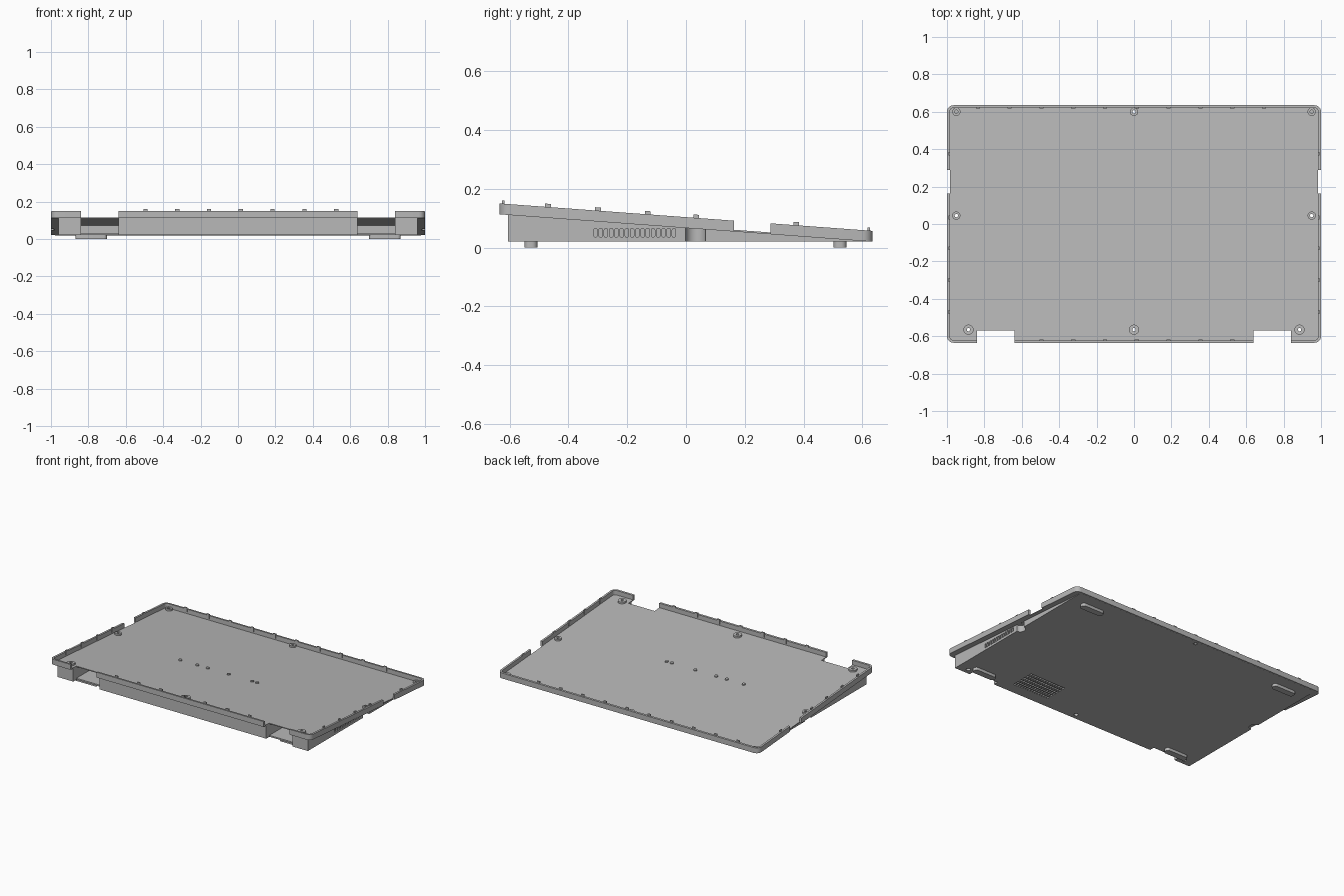
import bpy, bmesh, math

cube = bpy.data.objects.get("Cube")
if cube:
    bpy.data.objects.remove(cube, do_unlink=True)

grey = bpy.data.materials.new("plain grey")
grey.use_nodes = True
colour = (0.48, 0.48, 0.48, 1)
grey.diffuse_color = colour
grey.node_tree.nodes["Principled BSDF"].inputs["Base Color"].default_value = colour

BASE = 0.02          # underside of the wedge
FLOOR, RIM = 0.006, 0.037


def slope(offset=0.0):
    """Height of the tilted tray underside, raised by an offset."""
    return lambda x, y: 0.113 - 0.0735 * (y + 0.635) + offset


def level(z):
    return lambda x, y: z


def rect(x0, x1, y0, y1):
    return [(x0, y0), (x1, y0), (x1, y1), (x0, y1)]


def rounded(cx, cy, hx, hy, r, steps=6):
    """Rounded rectangle outline; a circle when hx = hy = r."""
    points = []
    for q, (sx, sy) in enumerate([(1, 1), (-1, 1), (-1, -1), (1, -1)]):
        for i in range(steps + 1):
            a = (q + i / steps) * math.pi / 2
            p = (cx + sx * (hx - r) + r * math.cos(a), cy + sy * (hy - r) + r * math.sin(a))
            if not points or math.dist(p, points[-1]) > 1e-5:
                points.append(p)
    if math.dist(points[0], points[-1]) < 1e-5:
        points.pop()
    return points


def circle(x, y, r):
    return rounded(x, y, r, r, r, 5)


def prisms(name, outlines, low, high, smooth=False):
    """One object of upright prisms between two height functions."""
    bm = bmesh.new()
    for outline in outlines:
        bottom = [bm.verts.new((x, y, low(x, y))) for x, y in outline]
        top = [bm.verts.new((x, y, high(x, y))) for x, y in outline]
        bm.faces.new(bottom[::-1])
        bm.faces.new(top)
        n = len(outline)
        for i in range(n):
            j = (i + 1) % n
            bm.faces.new((bottom[i], bottom[j], top[j], top[i]))
    mesh = bpy.data.meshes.new(name)
    bm.to_mesh(mesh)
    bm.free()
    mesh.materials.append(grey)
    obj = bpy.data.objects.new(name, mesh)
    bpy.context.collection.objects.link(obj)
    if smooth:
        shade(obj)
    return obj


def shade(obj):
    bpy.ops.object.select_all(action="DESELECT")
    obj.select_set(True)
    bpy.context.view_layer.objects.active = obj
    bpy.ops.object.shade_smooth_by_angle(angle=math.radians(30))


def cut(obj, cutter):
    """Subtract the cutter, then throw it away."""
    cutter.hide_render = True
    mod = obj.modifiers.new("cut", "BOOLEAN")
    mod.operation = "DIFFERENCE"
    mod.solver = "EXACT"
    mod.object = cutter
    bpy.context.view_layer.update()
    graph = bpy.context.evaluated_depsgraph_get()
    mesh = bpy.data.meshes.new_from_object(obj.evaluated_get(graph))
    obj.modifiers.clear()
    obj.data = mesh
    bpy.data.objects.remove(cutter, do_unlink=True)


back_screws = [(-0.95, 0.6), (0, 0.6), (0.95, 0.6)]
side_screws = [(-0.95, 0.045), (0.95, 0.045)]
front_screws = [(-0.885, -0.565), (0, -0.565), (0.885, -0.565)]
screws = back_screws + side_screws + front_screws
hinge_gaps = [rect(s - 0.1, s + 0.1, -0.8, -0.57) for s in (-0.74, 0.74)]

# Tilted tray with a thin rim
tray = prisms("tray", [rounded(0, 0, 1, 0.635, 0.035)], slope(), slope(RIM))
cut(tray, prisms("tray_hollow", [rounded(0, 0, 0.986, 0.621, 0.022)], slope(FLOOR), slope(0.1)))
cut(tray, prisms("hinge_cutter", hinge_gaps, level(-0.1), level(0.3)))
side_gaps = [rect(s - 0.05, s + 0.05, 0.163, 0.288) for s in (-1.035, 1.035)]
cut(tray, prisms("port_cutter", side_gaps, level(-0.1), level(0.3)))
cut(tray, prisms("tray_screw_cutter", [circle(x, y, 0.009) for x, y in screws],
                 level(-0.1), level(0.3)))
shade(tray)

# Screw bosses standing on the tray floor
bosses = prisms("screw_bosses", [circle(x, y, 0.027 if y < 0 else 0.022) for x, y in screws],
                slope(FLOOR - 0.002), slope(FLOOR + 0.012))
cut(bosses, prisms("boss_cutter", [circle(x, y, 0.009) for x, y in screws],
                   level(-0.1), level(0.3)))
shade(bosses)

# Small locating studs across the middle
prisms("floor_studs", [circle(x, -0.06, 0.011) for x in (-0.4, -0.27, -0.19, -0.03, 0.15, 0.19)],
       slope(FLOOR - 0.002), slope(FLOOR + 0.008), True)

# Snap clips along the inside of the rim
clips = []
for i in range(10):
    x = -0.835 + i * 0.17
    clips.append(rect(x - 0.011, x + 0.011, 0.618, 0.626))
    if 2 <= i <= 8:
        clips.append(rect(x - 0.011, x + 0.011, -0.626, -0.618))
for y in (-0.47, -0.3, -0.13, 0.035, 0.375):
    for s in (-0.987, 0.987):
        clips.append(rect(s - 0.004, s + 0.004, y - 0.01, y + 0.01))
prisms("rim_clips", clips, slope(FLOOR + 0.01), slope(RIM + 0.011))

# Wedge shaped base beneath the tray
wedge = prisms("wedge_base", [rect(-0.96, 0.96, -0.605, 0.625)], level(BASE), slope())
cut(wedge, prisms("wedge_hinge_cutter", hinge_gaps, level(-0.1), level(0.3)))
pockets = [rect(s - 0.1, s + 0.1, -0.7, -0.09) for s in (-0.74, 0.74)]
cut(wedge, prisms("hinge_pocket_cutter", pockets, level(0.03), level(0.3)))
scoops = [circle(s, 0.033, 0.034) for s in (-0.96, 0.96)]
cut(wedge, prisms("side_scoop_cutter", scoops, level(-0.1), level(0.3)))
cut(wedge, prisms("wedge_screw_cutter", [circle(x, y, 0.014) for x, y in front_screws + [(0, 0.6)]],
                  level(-0.1), level(0.3)))

# Exhaust slots in the left side
slots = prisms("exhaust_cutter",
               [rounded(0, -0.308 + i * 0.0178, 0.015, 0.006, 0.0055, 3) for i in range(16)],
               level(-0.02), level(0.02))
slots.rotation_euler.y = math.pi / 2
slots.location = (0.96, 0, 0.05)
cut(wedge, slots)

# Intake grille in the underside
grille = [rounded(0.275 + i * 0.019, -0.515 + j * 0.03, 0.006, 0.012, 0.005, 2)
          for i in range(15) for j in range(6)]
cut(wedge, prisms("intake_cutter", grille, level(0), level(0.028)))
shade(wedge)

# Rounded feet
prisms("feet", [rounded(s * 0.785, y, 0.085, 0.022, 0.018) for s in (-1, 1) for y in (-0.528, 0.524)],
       level(0), level(BASE + 0.001), True)
